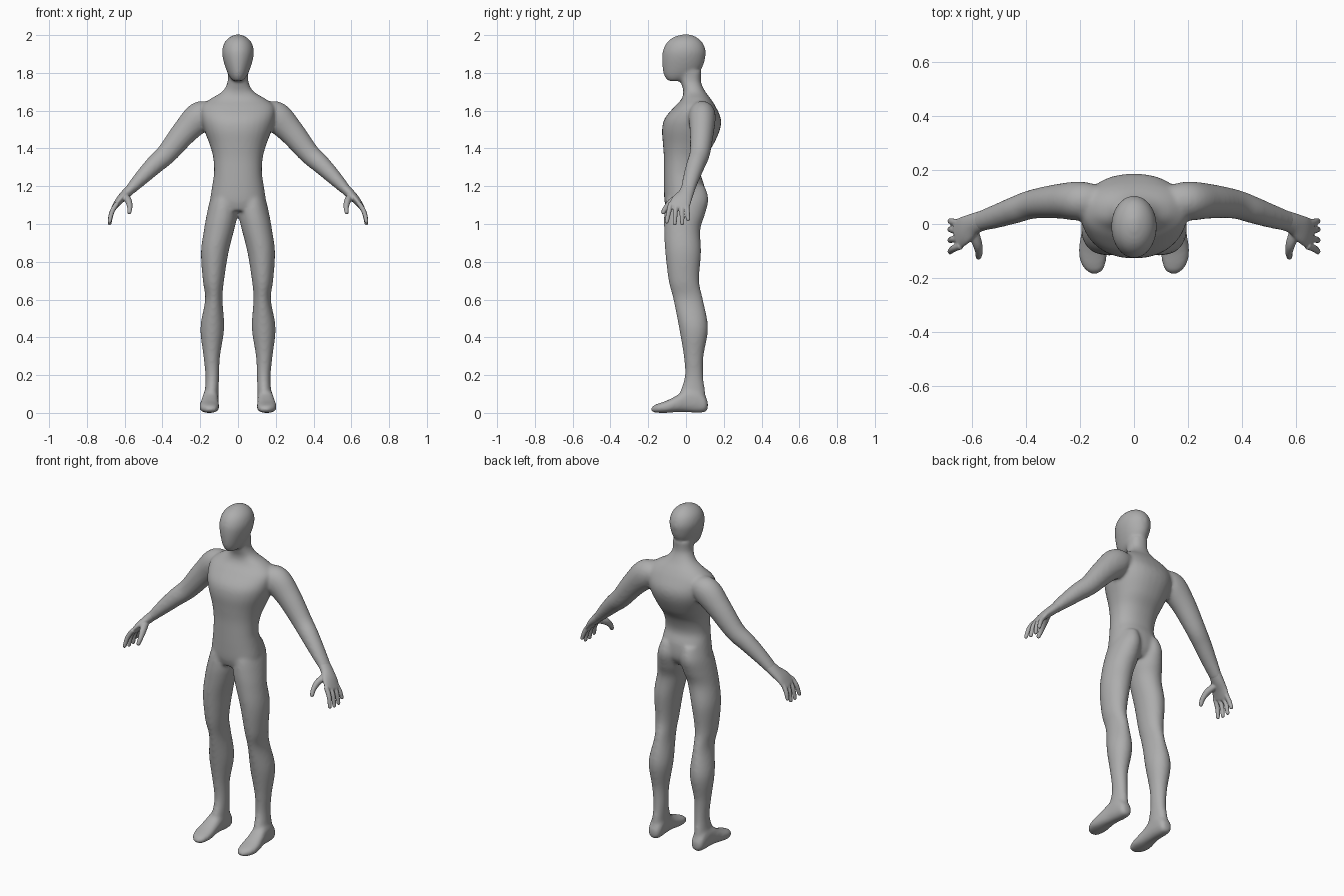
import bpy, bmesh, math
from mathutils import Vector

X, Y, Z = Vector((1, 0, 0)), Vector((0, 1, 0)), Vector((0, 0, 1))

skin = bpy.data.materials.new("plain_grey")
skin.diffuse_color = (0.42, 0.42, 0.42, 1)


def spline(rows, n=5):
    """Smoothly subdivide rows of numbers (Catmull-Rom)."""
    out = []
    for i in range(len(rows) - 1):
        p0, p1 = rows[max(i - 1, 0)], rows[i]
        p2, p3 = rows[i + 1], rows[min(i + 2, len(rows) - 1)]
        for k in range(n):
            t = k / n
            out.append([b + 0.5 * t * (c - a + t * (2*a - 5*b + 4*c - d + t * (3*(b - c) + d - a)))
                        for a, b, c, d in zip(p0, p1, p2, p3)])
    return out + [list(rows[-1])]


def skin_rings(bm, rings, side=1, power=2.0, seg=32):
    """Closed tube through rings of (centre, u vector, v vector)."""
    loops = []
    for c, u, v in rings:
        loop = []
        for k in range(seg):
            a = 2 * math.pi * k / seg
            ca, sa = math.cos(a), math.sin(a)
            p = c + u * math.copysign(abs(ca) ** (2 / power), ca) \
                  + v * math.copysign(abs(sa) ** (2 / power), sa)
            loop.append(bm.verts.new((p.x * side, p.y, p.z)))
        loops.append(loop)
    for a, b in zip(loops, loops[1:]):
        for k in range(seg):
            j = (k + 1) % seg
            bm.faces.new((a[k], a[j], b[j], b[k]))
    bm.faces.new(loops[0][::-1])
    bm.faces.new(loops[-1])


def upright(bm, rows, side=1, power=2.0):
    """Rows of z, centre x, half width, front y, back y."""
    skin_rings(bm, [(Vector((cx, (f + b) / 2, z)), X * w, Y * (b - f) / 2)
                    for z, cx, w, f, b in spline(rows)], side, power)


def limb(bm, rows, side=1, seg=32):
    """Rows of x, y, z, thickness, depth along a path, with a rounded tip."""
    pts = spline(rows)
    rings = []
    for i, r in enumerate(pts):
        a, b = pts[max(i - 1, 0)], pts[min(i + 1, len(pts) - 1)]
        t = (Vector(b[:3]) - Vector(a[:3])).normalized()
        u = t.cross(Y).normalized()
        v = u.cross(t)
        rings.append((Vector(r[:3]), u * r[3], v * r[4]))
    c, u, v = rings[-1]
    for ang in (0.5, 1.0, 1.35):
        rings.append((c + t * min(r[3], r[4]) * math.sin(ang), u * math.cos(ang), v * math.cos(ang)))
    skin_rings(bm, rings, side, seg=seg)


def finish(bm, name, voxel, smooth):
    """Fuse the overlapping volumes into one smooth surface."""
    bmesh.ops.recalc_face_normals(bm, faces=bm.faces)
    me = bpy.data.meshes.new(name)
    bm.to_mesh(me)
    bm.free()
    ob = bpy.data.objects.new(name, me)
    bpy.context.collection.objects.link(ob)
    me.materials.append(skin)
    rm = ob.modifiers.new("fuse", 'REMESH')
    rm.mode, rm.voxel_size, rm.use_smooth_shade = 'VOXEL', voxel, True
    sm = ob.modifiers.new("soften", 'SMOOTH')
    sm.factor, sm.iterations = 0.5, smooth


body = bmesh.new()

# torso and neck
upright(body, [
    (1.07, 0, 0.12, -0.10, 0.07), (1.12, 0, 0.146, -0.114, 0.10), (1.20, 0, 0.137, -0.117, 0.098),
    (1.27, 0, 0.127, -0.117, 0.078), (1.35, 0, 0.131, -0.117, 0.10), (1.42, 0, 0.150, -0.122, 0.145),
    (1.50, 0, 0.180, -0.127, 0.180), (1.56, 0, 0.195, -0.112, 0.184), (1.62, 0, 0.195, -0.062, 0.158),
    (1.66, 0, 0.150, -0.025, 0.133), (1.70, 0, 0.085, -0.014, 0.103), (1.75, 0, 0.056, -0.027, 0.080),
    (1.81, 0, 0.056, -0.040, 0.082)], power=2.25)

# head
upright(body, [
    (1.757, 0, 0.026, -0.096, -0.02), (1.785, 0, 0.048, -0.116, 0.05), (1.83, 0, 0.067, -0.125, 0.087),
    (1.88, 0, 0.081, -0.127, 0.102), (1.92, 0, 0.084, -0.122, 0.104), (1.96, 0, 0.072, -0.102, 0.088),
    (1.988, 0, 0.046, -0.068, 0.058), (2.004, 0, 0.012, -0.02, 0.02)])

for s in (1, -1):
    # leg
    upright(body, [
        (1.20, 0.070, 0.050, -0.07, 0.100), (1.13, 0.075, 0.072, -0.105, 0.119),
        (1.05, 0.084, 0.082, -0.116, 0.100), (0.97, 0.100, 0.080, -0.116, 0.076),
        (0.85, 0.123, 0.073, -0.110, 0.080), (0.70, 0.130, 0.056, -0.092, 0.070),
        (0.60, 0.128, 0.046, -0.067, 0.090), (0.45, 0.136, 0.063, -0.037, 0.117),
        (0.30, 0.139, 0.044, -0.012, 0.093), (0.19, 0.136, 0.036, -0.007, 0.092),
        (0.10, 0.140, 0.037, -0.035, 0.104), (0.04, 0.142, 0.038, -0.04, 0.108)], s)
    # foot, from heel to toe: y, centre x, half width, bottom, top
    skin_rings(body, [(Vector((cx, y, (lo + hi) / 2)), X * w, Z * (hi - lo) / 2)
                      for y, cx, w, lo, hi in spline([
        (0.116, 0.142, 0.018, 0.02, 0.06), (0.10, 0.142, 0.036, 0.004, 0.09),
        (0.06, 0.143, 0.041, 0, 0.13), (0.0, 0.146, 0.043, 0.004, 0.125),
        (-0.05, 0.150, 0.048, 0.004, 0.092), (-0.10, 0.152, 0.053, 0, 0.066),
        (-0.14, 0.151, 0.048, 0, 0.052), (-0.17, 0.147, 0.034, 0.002, 0.04),
        (-0.184, 0.146, 0.015, 0.008, 0.028)])], s, 2.4)
    # arm
    limb(body, [
        (0.12, 0.085, 1.595, 0.045, 0.055), (0.195, 0.085, 1.572, 0.080, 0.072),
        (0.28, 0.084, 1.490, 0.069, 0.064), (0.375, 0.073, 1.375, 0.056, 0.054),
        (0.44, 0.052, 1.315, 0.050, 0.050), (0.51, 0.028, 1.245, 0.040, 0.044),
        (0.572, 0.009, 1.180, 0.028, 0.038)], s)

finish(body, "body", 0.008, 14)

for s, label in ((1, "left"), (-1, "right")):
    hand = bmesh.new()
    # palm
    limb(hand, [
        (0.545, 0.018, 1.208, 0.028, 0.036), (0.59, 0.001, 1.163, 0.026, 0.040),
        (0.625, -0.022, 1.128, 0.021, 0.052), (0.652, -0.038, 1.092, 0.015, 0.056)], s)
    # fingers
    for y0, y1, tip in ((-0.080, -0.102, 1.012), (-0.052, -0.060, 1.002),
                        (-0.024, -0.020, 1.003), (0.003, 0.011, 1.025)):
        limb(hand, [(0.640, y0, 1.110, 0.013, 0.014), (0.667, (y0 + y1) / 2, 1.065, 0.013, 0.013),
                    (0.680, y1, tip, 0.010, 0.011)], s, 16)
    # thumb
    limb(hand, [(0.600, -0.015, 1.150, 0.020, 0.022), (0.580, -0.070, 1.122, 0.018, 0.020),
                (0.573, -0.103, 1.090, 0.014, 0.015), (0.575, -0.121, 1.062, 0.011, 0.012)], s, 16)
    finish(hand, label + "_hand", 0.004, 4)
